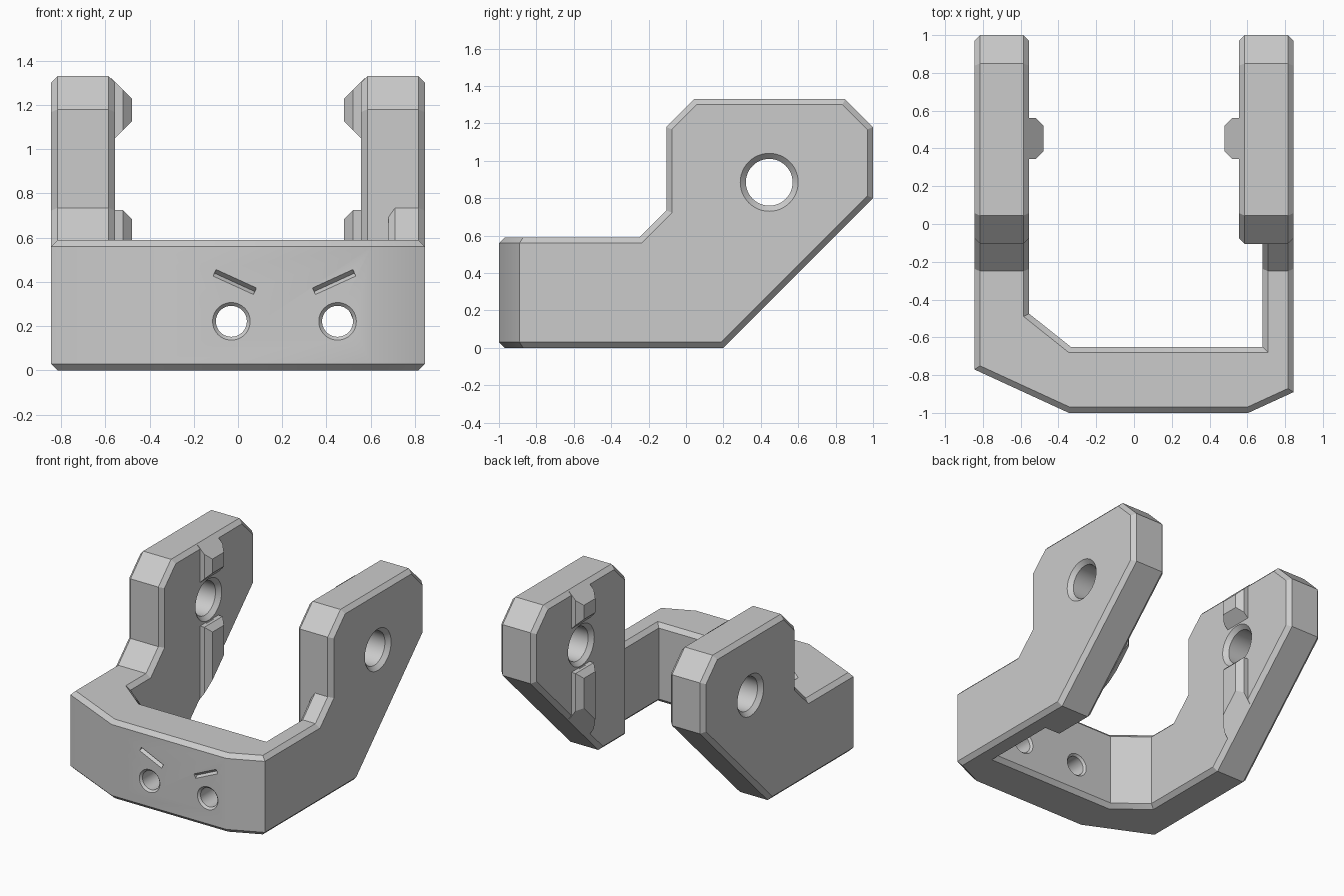
import bpy, bmesh, math
from mathutils import Matrix, Vector

cube = bpy.data.objects.get("Cube")
if cube:
    bpy.data.objects.remove(cube, do_unlink=True)

CHAMFER = 0.03
OUT, INN = 0.845, 0.555          # arm faces
PIVOT = (0.445, 0.885)           # arm hole, y and z

grey = bpy.data.materials.new("plain grey")
grey.use_nodes = True
grey.diffuse_color = (0.6, 0.6, 0.6, 1)
grey.node_tree.nodes["Principled BSDF"].inputs["Base Color"].default_value = (0.6, 0.6, 0.6, 1)


def finish(bm, name):
    bmesh.ops.recalc_face_normals(bm, faces=bm.faces)
    mesh = bpy.data.meshes.new(name)
    bm.to_mesh(mesh)
    bm.free()
    ob = bpy.data.objects.new(name, mesh)
    bpy.context.collection.objects.link(ob)
    return ob


def prism(points, a, b, axis):
    """Extrude a 2D outline from a to b along x (points are y, z) or z (x, y)."""
    bm = bmesh.new()
    place = (lambda p: (a, p[0], p[1])) if axis == "x" else (lambda p: (p[0], p[1], a))
    face = bm.faces.new([bm.verts.new(place(p)) for p in points])
    ext = bmesh.ops.extrude_face_region(bm, geom=[face])
    step = Vector((b - a, 0, 0)) if axis == "x" else Vector((0, 0, b - a))
    bmesh.ops.translate(bm, vec=step, verts=[v for v in ext["geom"] if isinstance(v, bmesh.types.BMVert)])
    bmesh.ops.recalc_face_normals(bm, faces=bm.faces)
    return bm


def lathe(points, matrix, segments):
    """Solid turned around local z from (radius, height) points."""
    bm = bmesh.new()
    rings = [[bm.verts.new(matrix @ Vector((r * math.cos(t), r * math.sin(t), h)))
              for t in (math.tau * i / segments for i in range(segments))] for r, h in points]
    for low, high in zip(rings, rings[1:]):
        for i in range(segments):
            j = (i + 1) % segments
            bm.faces.new((low[i], low[j], high[j], high[i]))
    bm.faces.new(rings[0])
    bm.faces.new(rings[-1])
    return finish(bm, "hole_cutter")


def combine(ob, other, operation):
    mod = ob.modifiers.new("combine", "BOOLEAN")
    mod.operation, mod.solver, mod.object = operation, "EXACT", other
    bpy.context.view_layer.update()
    result = bpy.data.meshes.new_from_object(ob.evaluated_get(bpy.context.evaluated_depsgraph_get()))
    ob.modifiers.clear()
    ob.data = result
    bpy.data.objects.remove(other, do_unlink=True)


def bevel(bm, edges):
    bmesh.ops.bevel(bm, geom=edges, offset=CHAMFER, offset_type="OFFSET", segments=1,
                    profile=0.5, affect="EDGES", clamp_overlap=False)


# Main bracket: U-shaped plan trimmed by the side profile
plan = [(-OUT, 1.2), (-OUT, -0.77), (-0.345, -1), (0.605, -1), (OUT, -0.89), (OUT, 1.2),
        (0.68, 1.2), (0.68, -0.65), (-0.335, -0.65), (-INN, -0.475), (-INN, 1.2)]
upright = [(0.2, 0), (1, 0.8), (1, 1.18), (0.85, 1.33), (0.045, 1.33), (-0.105, 1.18)]
side = [(-1.2, 0)] + upright + [(-0.105, 0.735), (-0.25, 0.59), (-1.2, 0.59)]
body = finish(prism(plan, -0.1, 1.5, "z"), "bracket_body")
combine(body, finish(prism(side, -1.2, 1.2, "x"), "side_trim"), "INTERSECT")


def is_wall(face):
    n = face.normal
    if abs(n.z) > 0.01:
        return False
    return abs(n.x) > 0.01 or face.calc_center_median().y < -0.6


# Chamfer every edge where an upright wall meets the side profile
bm = bmesh.new()
bm.from_mesh(body.data)
bmesh.ops.remove_doubles(bm, verts=bm.verts, dist=0.0001)
bmesh.ops.dissolve_limit(bm, angle_limit=0.01, verts=bm.verts, edges=bm.edges)
bm.normal_update()
bevel(bm, [e for e in bm.edges if len(e.link_faces) == 2
           and is_wall(e.link_faces[0]) != is_wall(e.link_faces[1])])
bm.to_mesh(body.data)
bm.free()

# Thicker inner pad of the left arm
bm = prism(upright + [(-0.105, 0)], INN, 0.76, "x")
bevel(bm, [e for e in bm.edges if all(abs(v.co.x - INN) < 0.001 for v in e.verts)])
combine(body, finish(bm, "arm_pad"), "UNION")

# Guide ribs on the inner arm faces, above and below the pivot hole
rib_outline = [(0.575, 0.345), (0.52, 0.345), (0.48, 0.385), (0.48, 0.52), (0.52, 0.56), (0.575, 0.56)]
upper_cuts = [((0.58, 0, 1.33), (-1, 0, 1)), ((INN, 0, 1.05), (-1, 0, -1))]
lower_cuts = [((0, 0, 0.725), (0, 0, 1)), ((0.52, 0, 0.725), (-1, 0, 1)),
              ((0.58, 0.2, 0), (-1, 0.707, -0.707))]
for sign in (1, -1):
    for cuts in (upper_cuts, lower_cuts):
        bm = prism(rib_outline, -0.2, 1.6, "z")
        for co, no in cuts:
            bmesh.ops.bisect_plane(bm, geom=bm.verts[:] + bm.edges[:] + bm.faces[:],
                                   plane_co=co, plane_no=Vector(no).normalized(), clear_outer=True)
            bmesh.ops.holes_fill(bm, edges=[e for e in bm.edges if e.is_boundary], sides=0)
        bmesh.ops.scale(bm, vec=(sign, 1, 1), verts=bm.verts)
        combine(body, finish(bm, "guide_rib"), "UNION")


def hole_profile(start, end, radius, rim):
    """Straight bore with a 45 degree countersink at both faces."""
    extra = 0.012
    return [(radius + rim + extra, start - extra), (radius, start + rim),
            (radius, end - rim), (radius + rim + extra, end + extra)]


# Pivot holes through the arms
for sign in (1, -1):
    along_x = Matrix.Translation((0, *PIVOT)) @ Matrix.Rotation(sign * math.pi / 2, 4, "Y")
    combine(body, lathe(hole_profile(INN, OUT, 0.125, CHAMFER), along_x, 48), "DIFFERENCE")

# Front holes, each with a slanted notch above
for x, tilt in ((-0.03, 1), (0.45, -1)):
    along_y = Matrix.Translation((x, 0, 0.222)) @ Matrix.Rotation(math.pi / 2, 4, "X")
    combine(body, lathe(hole_profile(0.65, 1, 0.07, 0.015), along_y, 40), "DIFFERENCE")
    notch = prism([(-0.03, 0.027), (0.025, -0.013), (-0.03, -0.045)], -0.1, 0.1, "x")
    notch.transform(Matrix.Translation((x - 0.02 * -tilt, -1, 0.41))
                    @ Matrix.Rotation(math.radians(24.5 * tilt), 4, "Y"))
    combine(body, finish(notch, "notch_cutter"), "DIFFERENCE")

body.data.materials.clear()
body.data.materials.append(grey)
for poly in body.data.polygons:
    poly.material_index = 0

bpy.ops.object.select_all(action="DESELECT")
body.select_set(True)
bpy.context.view_layer.objects.active = body
bpy.ops.object.shade_smooth_by_angle(angle=math.radians(30))
